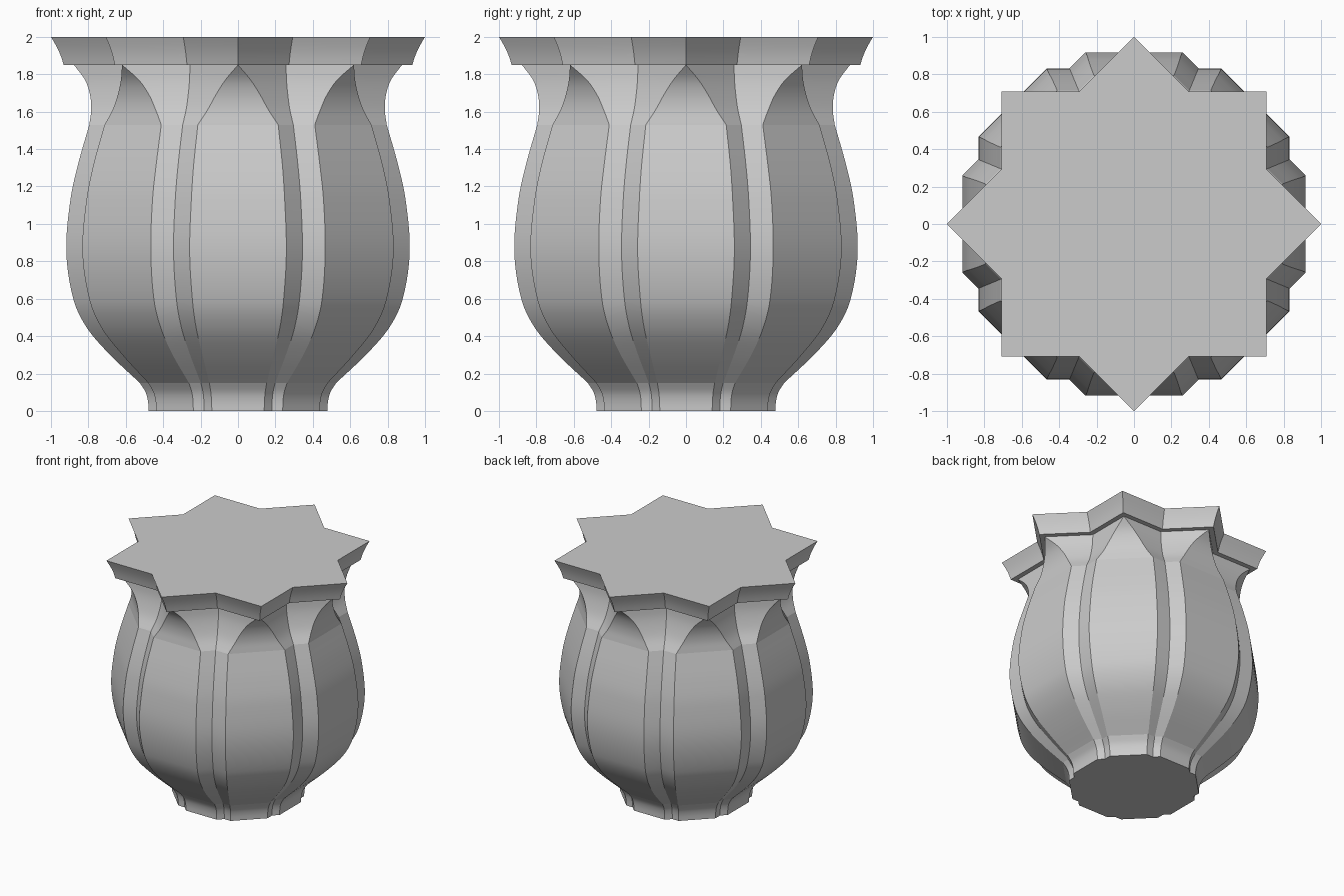
import bpy
import bmesh
from math import pi, sqrt
from mathutils import Matrix, Vector

cube = bpy.data.objects.get("Cube")
if cube:
    bpy.data.objects.remove(cube, do_unlink=True)

stone = bpy.data.materials.new("grey stone")
stone.use_nodes = True
grey = (0.6, 0.6, 0.6, 1)
stone.diffuse_color = grey
stone.node_tree.nodes["Principled BSDF"].inputs["Base Color"].default_value = grey


def section(z, face, side):
    """Eight-pointed star of two squares (half width side), tips cut off at distance face."""
    half = max(side * sqrt(2) - face, 0)
    lobe = [Vector((half, -face, z)), Vector((side * (sqrt(2) - 1), -side, z))]
    lobe.insert(0, Vector((-half, -face, z)))
    return [Matrix.Rotation(k * pi / 4, 3, "Z") @ p for k in range(8) for p in lobe]


def smooth_rows(keys, steps):
    """Smooth curve through the (z, face, side) keys."""
    pts = [Vector(k) for k in keys]
    slopes = []
    for i in range(len(pts)):
        a, b = pts[max(i - 1, 0)], pts[min(i + 1, len(pts) - 1)]
        slopes.append((b - a) / (b.x - a.x))
    rows = []
    for i in range(len(pts) - 1):
        p, q = pts[i], pts[i + 1]
        h = q.x - p.x
        for j in range(steps):
            t = j / steps
            u = 1 - t
            r = (p * (1 + 2 * t) + slopes[i] * h * t) * u * u
            r += (q * (3 - 2 * t) - slopes[i + 1] * h * u) * t * t
            rows.append(r)
    return rows + [pts[-1]]


def loft(name, rows, cap_bottom=False, cap_top=False):
    bm = bmesh.new()
    rings = [[bm.verts.new(p) for p in section(*row)] for row in rows]
    n = len(rings[0])
    for low, high in zip(rings, rings[1:]):
        for i in range(n):
            j = (i + 1) % n
            bm.faces.new((low[i], low[j], high[j], high[i]))
    if cap_bottom:
        bm.faces.new(rings[0][::-1])
    if cap_top:
        bm.faces.new(rings[-1])
    bmesh.ops.remove_doubles(bm, verts=bm.verts, dist=0.0005)
    mesh = bpy.data.meshes.new(name)
    bm.to_mesh(mesh)
    bm.free()
    mesh.materials.append(stone)
    obj = bpy.data.objects.new(name, mesh)
    bpy.context.collection.objects.link(obj)
    bpy.ops.object.select_all(action="DESELECT")
    obj.select_set(True)
    bpy.context.view_layer.objects.active = obj
    bpy.ops.object.shade_smooth_by_angle(angle=pi / 6)


# Flared foot
foot = [(0, 0.478, 0.437), (0.05, 0.481, 0.44), (0.1, 0.494, 0.452), (0.15, 0.525, 0.48)]
loft("foot", smooth_rows(foot, 3), cap_bottom=True)

# Swelling bowl with eight flat lobes
bowl = [(0.15, 0.525, 0.48), (0.3, 0.684, 0.618), (0.44, 0.805, 0.727), (0.59, 0.878, 0.793),
        (0.85, 0.918, 0.832), (1.13, 0.896, 0.81), (1.32, 0.855, 0.772), (1.53, 0.795, 0.714)]
loft("bowl", smooth_rows(bowl, 5))

# Pointed petal tips flaring out to the rim
tips = [(1.53, 0.795, 0.714), (1.61, 0.785, 0.67), (1.69, 0.791, 0.643),
        (1.77, 0.818, 0.626), (1.85, 0.877, 0.877 / sqrt(2))]
loft("petal_tips", smooth_rows(tips, 4))

# Star-shaped rim with a narrow ledge beneath
rim = [(z, r, r / sqrt(2)) for z, r in ((1.85, 0.932), (1.9, 0.948), (1.95, 0.971), (2, 1))]
ledge = (1.85, 0.877, 0.877 / sqrt(2))
loft("star_rim", [ledge] + smooth_rows(rim, 2), cap_top=True)
